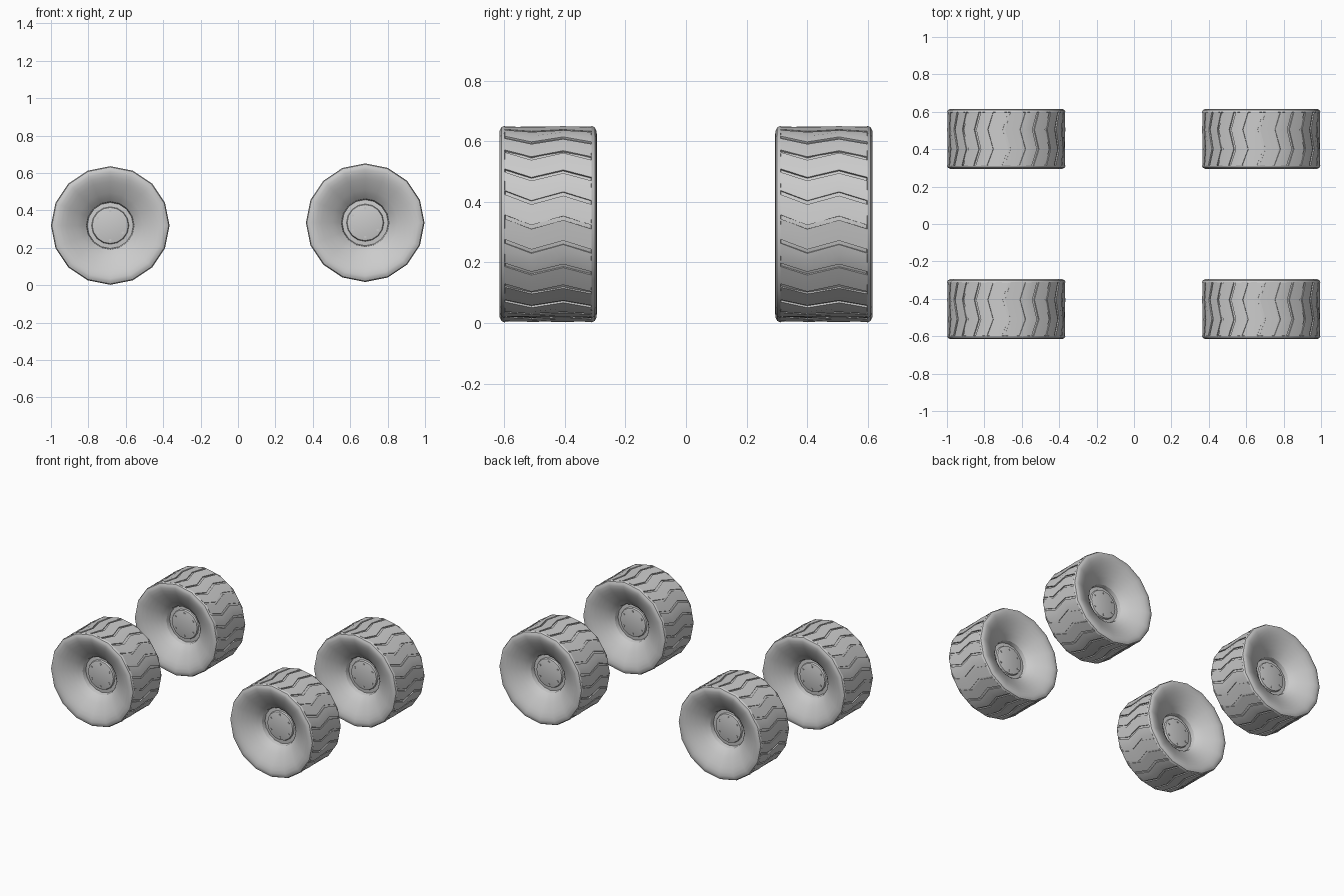
import bpy, bmesh
from math import sin, cos, pi

if "Cube" in bpy.data.objects:
    bpy.data.objects.remove(bpy.data.objects["Cube"])

SIDES = 16      # low-poly tyre outline
LUGS = 24       # tread blocks around the tyre
HALF = 0.161    # half of the tyre width
R = 0.317       # tyre radius


def pos(r, a, y):
    return (r * cos(a), y, r * sin(a))


def outline(r, a):
    # radius of the 16-sided outline at angle a
    step = 2 * pi / SIDES
    return r * cos(step / 2) / cos(a % step - step / 2)


def lathe(bm, profile, closed=False):
    rings = [[bm.verts.new(pos(r, 2 * pi * k / SIDES, y)) for k in range(SIDES)]
             for r, y in profile]
    pairs = list(zip(rings, rings[1:]))
    if closed:
        pairs.append((rings[-1], rings[0]))
    for a, b in pairs:
        for k in range(SIDES):
            n = (k + 1) % SIDES
            bm.faces.new((a[k], a[n], b[n], b[k]))
    return rings


def finish(bm, name):
    bmesh.ops.recalc_face_normals(bm, faces=bm.faces)
    mesh = bpy.data.meshes.new(name)
    bm.to_mesh(mesh)
    bm.free()
    ob = bpy.data.objects.new(name, mesh)
    bpy.context.collection.objects.link(ob)
    bpy.ops.object.select_all(action='DESELECT')
    ob.select_set(True)
    bpy.context.view_layer.objects.active = ob
    bpy.ops.object.shade_smooth_by_angle(angle=0.56)
    return ob


def mirrored(half):
    # half profile is (radius, depth from outer face)
    front = [(r, d - HALF) for r, d in half]
    return front + [(r, -y) for r, y in reversed(front)]


# Tyre: tread bed, rounded shoulders and deep dished side walls
def make_tyre():
    bm = bmesh.new()
    lathe(bm, mirrored([(0.310, 0.020), (R, 0.018), (0.312, 0.007), (0.300, 0.001),
                        (0.285, 0.0), (0.262, 0.005), (0.235, 0.016), (0.205, 0.032),
                        (0.175, 0.050), (0.150, 0.068), (0.129, 0.088),
                        (0.122, 0.118)]), closed=True)
    return finish(bm, "tyre")


# Tread: zigzag blocks wrapped round the tyre
def make_tread():
    bm = bmesh.new()
    rows = [(-HALF + 0.017, 0.055), (-0.055, -0.055), (0.050, 0.04), (HALF - 0.017, -0.055)]
    pitch = 2 * pi / LUGS
    for i in range(LUGS):
        loops = []
        for y, shift in rows:
            a0 = i * pitch + shift + 0.08 * pitch
            angles = [a0, a0 + 0.42 * pitch, a0 + 0.84 * pitch]
            top = [bm.verts.new(pos(outline(R, a), a, y)) for a in angles]
            low = [bm.verts.new(pos(outline(0.306, a), a, y)) for a in reversed(angles)]
            loops.append(top + low)
        for a, b in zip(loops, loops[1:]):
            for k in range(6):
                n = (k + 1) % 6
                bm.faces.new((a[k], a[n], b[n], b[k]))
        bm.faces.new(loops[0])
        bm.faces.new(loops[-1])
    return finish(bm, "tread")


# Hub: recessed plate with a raised cap and bolts on both faces
def make_hub():
    bm = bmesh.new()
    rings = lathe(bm, mirrored([(0.090, 0.099), (0.096, 0.101), (0.100, 0.112),
                                (0.124, 0.114)]))
    bm.faces.new(rings[0])
    bm.faces.new(rings[-1])
    for side in (-1, 1):
        for i in range(6):
            a = 2 * pi * (i + 0.5) / 6
            cx, cz = 0.077 * cos(a), 0.077 * sin(a)
            outer, inner = [], []
            for k in range(6):
                x, _, z = pos(0.007, k * pi / 3, 0)
                outer.append(bm.verts.new((cx + x, side * 0.066, cz + z)))
                inner.append(bm.verts.new((cx + x, side * 0.060, cz + z)))
            bm.faces.new(outer)
            for k in range(6):
                n = (k + 1) % 6
                bm.faces.new((outer[k], outer[n], inner[n], inner[k]))
    return finish(bm, "hub")


# Four wheels; the right pair sits slightly higher
parts = [make_tyre(), make_tread(), make_hub()]
for part in parts:
    base = part.name
    for i, (x, z) in enumerate(((-0.683, 0.319), (0.680, 0.334))):
        for j, y in enumerate((-0.455, 0.455)):
            ob = part if i + j == 0 else part.copy()
            if ob is not part:
                bpy.context.collection.objects.link(ob)
            ob.name = ("left", "right")[i] + ("_front_", "_back_")[j] + base
            ob.location = (x, y, z)
